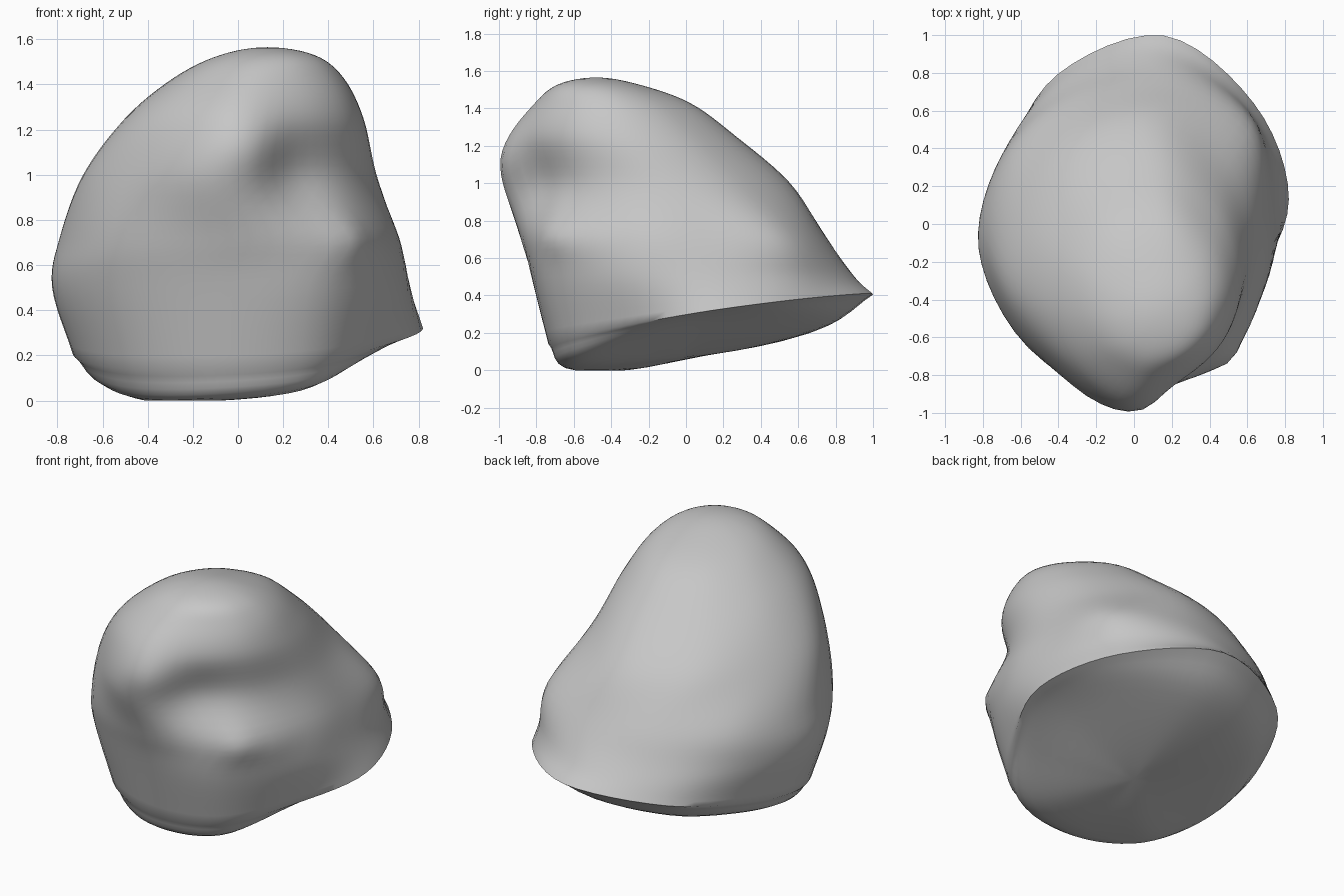
import bpy
import bmesh
from math import radians, cos, sin, exp
from mathutils import Vector

if "Cube" in bpy.data.objects:
    bpy.data.objects.remove(bpy.data.objects["Cube"], do_unlink=True)

SPOKES = 10    # control points round each section
STEPS = 6      # spline subdivisions between control points


def section(height, centre, radii, tilt=(0, 0), bowl=0):
    """One closed cross-section, optionally tilted and curled up at the sides."""
    points = []
    for k, radius in enumerate(radii):
        angle = radians(9 + k * 360 / SPOKES)
        x = centre[0] + radius * cos(angle)
        y = centre[1] + radius * sin(angle)
        z = max(0, height + tilt[0] * x + tilt[1] * y + bowl * x * x)
        points.append(Vector((x, y, z)))
    return points


def pole(x, y, z):
    return [Vector((x, y, z)) for _ in range(SPOKES)]


def spline(a, b, c, d, t):
    """Catmull-Rom point between b and c."""
    return 0.5 * (2 * b + (c - a) * t + (2 * a - 5 * b + 4 * c - d) * t ** 2
                  + (3 * b - a - 3 * c + d) * t ** 3)


def opposite(ring):
    half = SPOKES // 2
    return ring[half:] + ring[:half]


def beyond(edge, inner):
    """Straight continuation past an open edge."""
    return [2 * e - i for e, i in zip(edge, inner)]


def loft(padded):
    """Smooth rows through all sections but the two end guides."""
    rows = []
    for i in range(1, len(padded) - 2):
        for s in range(STEPS):
            rows.append([spline(*quad, s / STEPS) for quad in zip(*padded[i - 1:i + 3])])
    return rows


# Slanted underside, and the body from the rim up to the rounded crown
rim = section(0.25, (0, 0), (.83, .9, 1.01, .89, .75, .73, .73, .73, .76, .71), tilt=(.06, .15))
under = section(0.09, (0, 0), (.62, .66, .72, .64, .58, .57, .58, .60, .62, .55),
                tilt=(.13, .18), bowl=.22)
base = pole(0, 0, 0.07)
body = [
    rim,
    section(0.5, (0, 0), (.77, .86, .91, .83, .79, .83, .83, .82, .85, .77)),
    section(0.72, (.1, 0), (.61, .73, .74, .77, .84, .9, .93, .9, .82, .66)),
    section(1.0, (0, -.2), (.62, .68, .76, .72, .67, .69, .69, .77, .63, .6)),
    section(1.25, (.05, -.35), (.51, .55, .62, .59, .56, .55, .55, .59, .51, .5)),
    section(1.43, (.1, -.42), (.37, .39, .44, .43, .4, .38, .38, .39, .36, .36)),
    section(1.53, (.13, -.47), [.21] * SPOKES),
    pole(.13, -.48, 1.565),
]

# The two lofts meet in a crease along the rim
rows = loft([opposite(under), base, under, rim, beyond(rim, under)])
rows += loft([beyond(rim, body[1])] + body + [opposite(body[-2])])
rows.append(body[-1])


def round_out(row):
    """Smooth one section around its closed loop."""
    return [spline(row[k - 1], row[k], row[(k + 1) % SPOKES], row[(k + 2) % SPOKES], s / STEPS)
            for k in range(SPOKES) for s in range(STEPS)]


# Soft hollows and bumps: place, reach, push
dents = [
    (Vector((.28, -.82, .93)), .18, Vector((-.02, .03, 0))),
    (Vector((.05, -.95, 1.09)), .16, Vector((.02, -.05, 0))),
    (Vector((.5, -.73, .72)), .09, Vector((.025, -.01, 0))),
]


def sculpt(point):
    moved = point.copy()
    for place, reach, push in dents:
        moved += push * exp(-((point - place).length / reach) ** 2)
    moved.z = max(0, moved.z)
    return moved


bm = bmesh.new()
grid = [[bm.verts.new(sculpt(p)) for p in round_out(row)] for row in rows]
for low, high in zip(grid, grid[1:]):
    for k in range(len(low)):
        n = (k + 1) % len(low)
        bm.faces.new((low[k], low[n], high[n], high[k]))
bmesh.ops.remove_doubles(bm, verts=bm.verts, dist=0.0005)
bmesh.ops.recalc_face_normals(bm, faces=bm.faces)

mesh = bpy.data.meshes.new("boulder")
bm.to_mesh(mesh)
bm.free()
boulder = bpy.data.objects.new("boulder", mesh)
bpy.context.collection.objects.link(boulder)

# Plain stone colour
stone = bpy.data.materials.new("stone_grey")
stone.use_nodes = True
colour = (0.57, 0.57, 0.57, 1)
stone.diffuse_color = colour
stone.node_tree.nodes["Principled BSDF"].inputs["Base Color"].default_value = colour
mesh.materials.append(stone)

# Smooth surface with the rim kept crisp
bpy.context.view_layer.objects.active = boulder
boulder.select_set(True)
bpy.ops.object.shade_smooth_by_angle(angle=radians(60))
